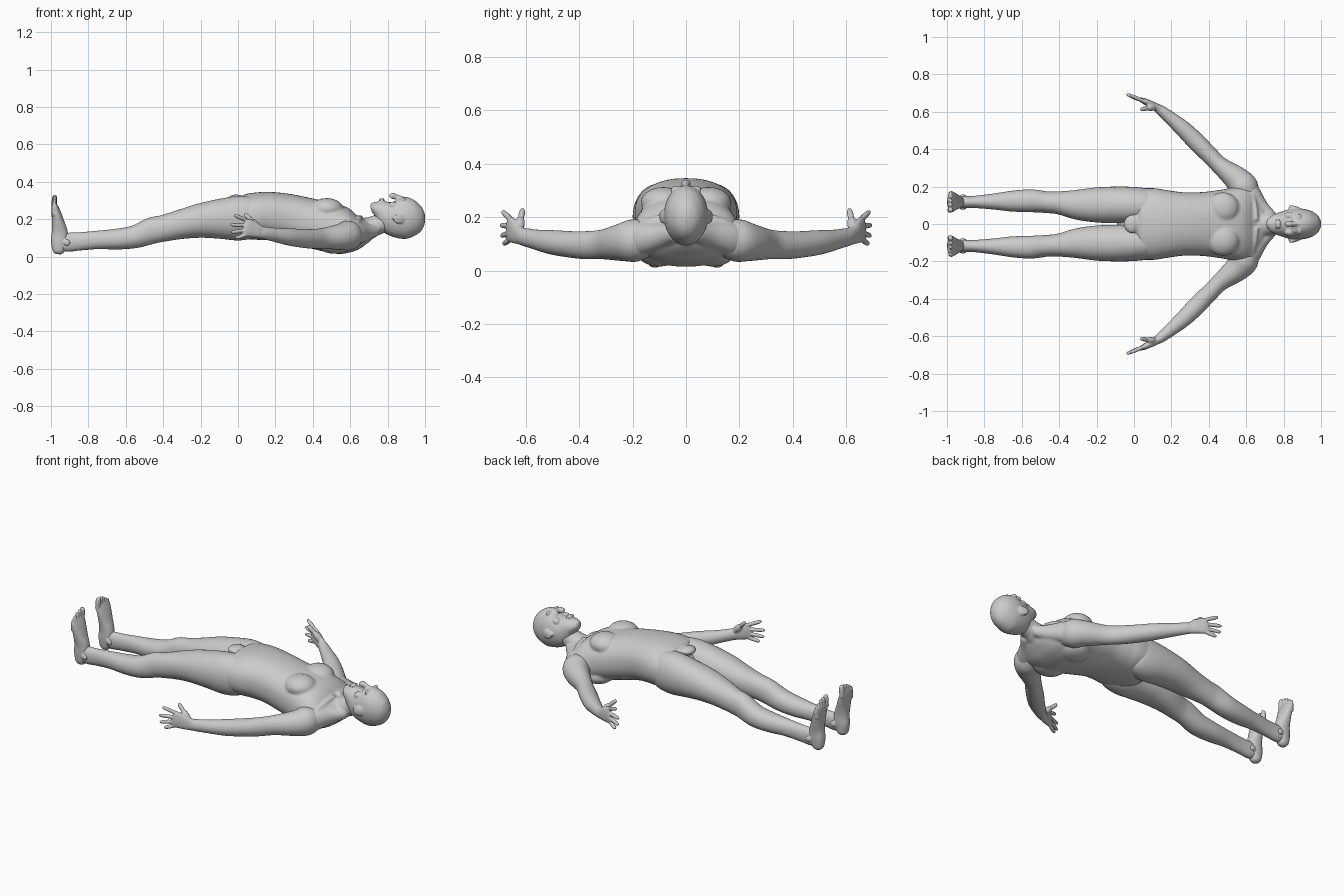
import bpy, bmesh, math
from mathutils import Vector, Matrix

skin = bpy.data.materials.new("grey_skin")
skin.diffuse_color = (0.6, 0.6, 0.6, 1)


def spline(a, b, c, d, t):
    """Catmull-Rom blend of four equal-length tuples."""
    return [0.5 * (2 * q + (r - p) * t + (2 * p - 5 * q + 4 * r - s) * t * t
                   + (3 * q - p - 3 * r + s) * t ** 3) for p, q, r, s in zip(a, b, c, d)]


def loft(bm, stations, up=(0, 0, 1), power=2.0, n=28, steps=4):
    """Smooth closed tube; each station is (x, y, z, side_radius, up_radius)."""
    k = len(stations)
    path = []
    for i in range(k - 1):
        four = [stations[max(0, min(k - 1, i + j))] for j in (-1, 0, 1, 2)]
        path += [spline(*four, t / steps) for t in range(steps)]
    path.append(list(stations[-1]))
    up = Vector(up)
    rings = []
    for i, s in enumerate(path):
        a, b = path[max(0, i - 1)], path[min(len(path) - 1, i + 1)]
        tangent = (Vector(b[:3]) - Vector(a[:3])).normalized()
        side = up.cross(tangent).normalized()
        top = tangent.cross(side)
        ring = []
        for j in range(n):
            c, q = math.cos(math.tau * j / n), math.sin(math.tau * j / n)
            c = math.copysign(abs(c) ** (2 / power), c)
            q = math.copysign(abs(q) ** (2 / power), q)
            ring.append(bm.verts.new(Vector(s[:3]) + side * c * max(s[3], .002) + top * q * max(s[4], .002)))
        rings.append(ring)
    for r0, r1 in zip(rings, rings[1:]):
        for j in range(n):
            bm.faces.new((r0[j], r0[(j + 1) % n], r1[(j + 1) % n], r1[j]))
    bm.faces.new(rings[0][::-1])
    bm.faces.new(rings[-1])


def blob(bm, centre, size, turn=0):
    """Ellipsoid, optionally turned about z."""
    m = Matrix.Translation(centre) @ Matrix.Rotation(turn, 4, 'Z') @ Matrix.Diagonal((*size, 1))
    bmesh.ops.create_uvsphere(bm, u_segments=24, v_segments=14, radius=1, matrix=m)


def finger(bm, a, b, r, up=(0, 0, 1)):
    """Round-ended digit from a to b."""
    a, b = Vector(a), Vector(b)
    st = [(*a.lerp(b, t), r * f, r * f) for t, f in ((0, 1), (.35, 1), (.55, 1.05), (.85, .9), (.97, .6), (1, .2))]
    loft(bm, st, up, n=14, steps=3)


def finish(name, bm, voxel, mirror=False, smooth=3):
    """Fuse the overlapping shapes into one skin."""
    bmesh.ops.recalc_face_normals(bm, faces=bm.faces)
    mesh = bpy.data.meshes.new(name)
    bm.to_mesh(mesh)
    bm.free()
    mesh.materials.append(skin)
    ob = bpy.data.objects.new(name, mesh)
    bpy.context.collection.objects.link(ob)
    m = ob.modifiers.new("fuse", 'REMESH')
    m.mode, m.voxel_size, m.use_smooth_shade = 'VOXEL', voxel, True
    m = ob.modifiers.new("soften", 'SMOOTH')
    m.factor, m.iterations = 0.5, smooth
    if mirror:
        m = ob.modifiers.new("mirror", 'MIRROR')
        m.use_axis = (False, True, False)
        m.use_mirror_merge = False
    mesh.polygons.foreach_set("use_smooth", [True] * len(mesh.polygons))
    return ob


# head: skull and jaw, then the features of the face
bm = bmesh.new()
loft(bm, [(x, 0, z, ry, rz) for x, z, ry, rz in (
    (.712, .250, .022, .018), (.73, .254, .042, .036), (.76, .247, .056, .054),
    (.79, .228, .066, .076), (.82, .214, .076, .097), (.86, .207, .082, .108),
    (.90, .207, .082, .112), (.95, .207, .069, .092), (.985, .209, .043, .058),
    (1.0, .21, .012, .018))])
loft(bm, [(.885, 0, .308, .010, .012), (.85, 0, .318, .012, .014), (.826, 0, .324, .018, .017),
          (.814, 0, .315, .014, .010)])
blob(bm, (.726, 0, .274), (.018, .024, .016))                 # chin
for z in (.776, .762):
    blob(bm, (z, 0, .302), (.007, .026, .010))                # lips
for s in (1, -1):
    blob(bm, (.885, s * .032, .304), (.010, .026, .014))      # brow
    blob(bm, (.860, s * .033, .293), (.009, .015, .012))      # eye
    blob(bm, (.83, s * .044, .272), (.025, .02, .022))        # cheek
    blob(bm, (.862, s * .087, .202), (.034, .009, .026), -s * .3)  # ear
    blob(bm, (.838, s * .083, .208), (.014, .008, .012))      # ear lobe
finish("head", bm, .0045, smooth=2)

# torso: trunk, neck, chest and shoulder muscles
bm = bmesh.new()
loft(bm, [(x, 0, (a + b) / 2, ry, (b - a) / 2) for x, a, b, ry in (
    (-.055, .20, .30, .03), (-.03, .14, .322, .10), (.02, .10, .332, .18), (.10, .09, .343, .192),
    (.17, .088, .346, .182), (.27, .077, .335, .169), (.38, .05, .312, .172),
    (.48, .026, .292, .186), (.56, .012, .265, .20), (.62, .028, .235, .19),
    (.665, .06, .212, .15), (.70, .09, .20, .09))], power=2.3, n=40)
loft(bm, [(.58, 0, .13, .11, .08), (.66, 0, .14, .085, .07), (.70, 0, .152, .068, .06),
          (.74, 0, .168, .058, .054), (.79, 0, .185, .056, .055), (.84, 0, .20, .05, .055)])
for s in (1, -1):
    blob(bm, (.475, s * .085, .255), (.088, .085, .058))      # chest muscle
    blob(bm, (.52, s * .10, .07), (.10, .085, .055))          # shoulder blade
    loft(bm, [(.74, s * .035, .14, .03, .03), (.68, s * .09, .13, .04, .045),
              (.63, s * .16, .12, .05, .06), (.60, s * .20, .11, .05, .06)])  # neck slope
    loft(bm, [(.655, s * .02, .212, .010, .012), (.65, s * .09, .20, .010, .014),
              (.63, s * .17, .17, .012, .012)])               # collar bone
blob(bm, (-.01, 0, .31), (.045, .05, .022))
finish("torso", bm, .0075)

# leg: thigh, knee, calf, ankle
bm = bmesh.new()
loft(bm, [(x, y, (a + b) / 2, ry, (b - a) / 2) for x, y, a, b, ry in (
    (.13, .10, .13, .30, .05), (.08, .098, .10, .322, .088), (0, .10, .086, .325, .098),
    (-.10, .102, .095, .308, .098), (-.20, .102, .10, .285, .094), (-.30, .103, .094, .253, .081),
    (-.40, .113, .08, .222, .062), (-.46, .116, .068, .21, .058), (-.55, .124, .045, .168, .061),
    (-.65, .122, .038, .149, .056), (-.75, .12, .04, .139, .043), (-.85, .118, .032, .13, .033),
    (-.92, .117, .025, .127, .032), (-.96, .117, .04, .115, .026))], power=2.1, n=32)
blob(bm, (-.43, .114, .19), (.04, .036, .028))                # kneecap
finish("leg", bm, .0075, True)

# foot: heel to ball, ankle bones, toes
bm = bmesh.new()
loft(bm, [(x, y, z, ry, rx) for z, x, y, rx, ry in (
    (.013, -.962, .116, .015, .014), (.03, -.960, .116, .032, .028), (.08, -.955, .116, .045, .035),
    (.13, -.953, .117, .043, .037), (.18, -.961, .119, .034, .045), (.23, -.971, .119, .026, .054),
    (.265, -.979, .119, .019, .057), (.287, -.982, .119, .011, .048))], up=(1, 0, 0), power=2.2)
for y in (.085, .149):
    blob(bm, (-.915, y, .075), (.018, .009, .018))
for i, (y, top, r) in enumerate(((.074, .330, .0145), (.100, .326, .011), (.122, .318, .0105),
                                 (.143, .306, .010), (.162, .291, .010))):
    finger(bm, (-.983, y, top - .07), (-.980, y + .002, top), r, (1, 0, 0))
finish("foot", bm, .0045, True, 2)

# arm: shoulder, upper arm, forearm, wrist
bm = bmesh.new()
loft(bm, [(.615, .13, .12, .055, .06), (.59, .19, .113, .078, .080), (.55, .24, .106, .069, .071),
          (.46, .312, .098, .048, .056), (.40, .372, .095, .047, .053), (.34, .432, .098, .049, .050),
          (.27, .502, .106, .045, .046), (.20, .562, .116, .036, .038), (.14, .610, .127, .027, .034),
          (.105, .630, .133, .019, .032)])
blob(bm, (.575, .232, .10), (.07, .05, .062), -.7)            # shoulder cap
finish("arm", bm, .0065, True)

# hand: upright palm, four fanned fingers, raised thumb
bm = bmesh.new()
loft(bm, [(.145, .608, .126, .022, .032), (.11, .630, .135, .020, .036), (.08, .645, .146, .018, .044),
          (.05, .659, .156, .015, .047), (.032, .667, .161, .009, .040)], power=2.3)
for z0, tip in ((.120, (-.012, .684, .099)), (.143, (-.036, .692, .130)),
                (.167, (-.040, .694, .170)), (.190, (-.020, .688, .222))):
    finger(bm, (.055, .655, z0), tip, .0105)
finger(bm, (.115, .626, .150), (.072, .620, .195), .018)
finger(bm, (.082, .621, .185), (.034, .612, .230), .0115)
finish("hand", bm, .004, True, 2)
